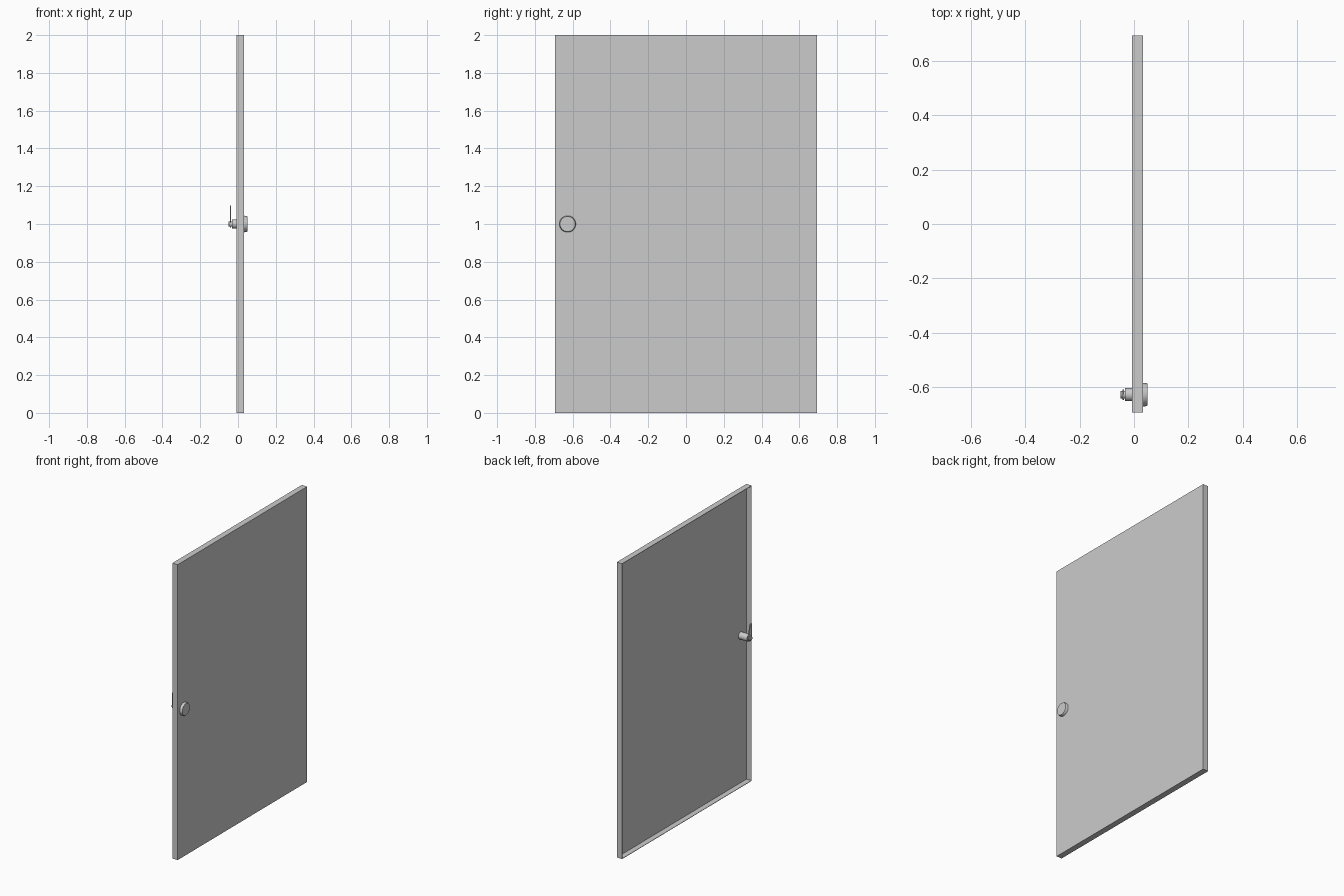
import bpy, bmesh, math

if "Cube" in bpy.data.objects:
    bpy.data.objects.remove(bpy.data.objects["Cube"])

LOCK_Y, LOCK_Z = -0.627, 1.0
BACK, FRONT = -0.007, 0.033


def finish(name, bm):
    bmesh.ops.recalc_face_normals(bm, faces=bm.faces)
    mesh = bpy.data.meshes.new(name)
    bm.to_mesh(mesh)
    bm.free()
    obj = bpy.data.objects.new(name, mesh)
    bpy.context.collection.objects.link(obj)
    return obj


def smooth(obj):
    bpy.ops.object.select_all(action='DESELECT')
    obj.select_set(True)
    bpy.context.view_layer.objects.active = obj
    bpy.ops.object.shade_smooth_by_angle(angle=math.radians(35))


def turned(name, profile, segments=40):
    """Closed solid of revolution about the lock axis; profile is (x, radius)."""
    bm = bmesh.new()
    rings = []
    for x, r in profile:
        rings.append([bm.verts.new((x,
                                    LOCK_Y + r * math.cos(2 * math.pi * i / segments),
                                    LOCK_Z + r * math.sin(2 * math.pi * i / segments)))
                      for i in range(segments)])
    for a, b in zip(rings, rings[1:]):
        for i in range(segments):
            j = (i + 1) % segments
            bm.faces.new((a[i], a[j], b[j], b[i]))
    bm.faces.new(rings[0])
    bm.faces.new(rings[-1])
    smooth(finish(name, bm))


# Sheet-metal door pan: box open at the back, with thin folded walls
bm = bmesh.new()
bmesh.ops.create_cube(bm, size=1)
for v in bm.verts:
    v.co.x = FRONT if v.co.x > 0 else BACK
    v.co.y *= 1.386
    v.co.z = v.co.z * 2 + 1
bm.normal_update()
bmesh.ops.delete(bm, geom=[f for f in bm.faces if f.normal.x < -0.5],
                 context='FACES_ONLY')
door = finish("door_panel", bm)
# Orient outward so the thickness grows inward
if max(door.data.polygons, key=lambda p: p.area).normal.x < 0:
    door.data.flip_normals()
mod = door.modifiers.new("sheet_thickness", 'SOLIDIFY')
mod.thickness = 0.003
mod.offset = -1
mod.use_even_offset = True

# Round lock plate on the front
turned("lock_plate", [(FRONT - 0.002, 0.044), (0.046, 0.042), (0.05, 0.040)])

# Lock barrel through the pan, with the retaining nut behind it
turned("lock_barrel", [(FRONT - 0.002, 0.024), (-0.033, 0.024)])
turned("cam_spindle", [(-0.032, 0.014), (-0.048, 0.014), (-0.05, 0.012)], 24)

# Flat cam lever: two rounded ends joined by straight sides
bm = bmesh.new()
outline = []
for cy, cz, r, start in ((LOCK_Y, LOCK_Z, 0.019, math.pi),
                         (LOCK_Y - 0.008, LOCK_Z + 0.085, 0.012, 0)):
    for i in range(13):
        a = start + math.pi * i / 12
        outline.append(bm.verts.new((-0.043, cy + r * math.cos(a), cz + r * math.sin(a))))
face = bm.faces.new(outline)
ext = bmesh.ops.extrude_face_region(bm, geom=[face], use_keep_orig=True)
bmesh.ops.translate(bm, vec=(0.006, 0, 0),
                    verts=[g for g in ext["geom"] if isinstance(g, bmesh.types.BMVert)])
smooth(finish("cam_lever", bm))
